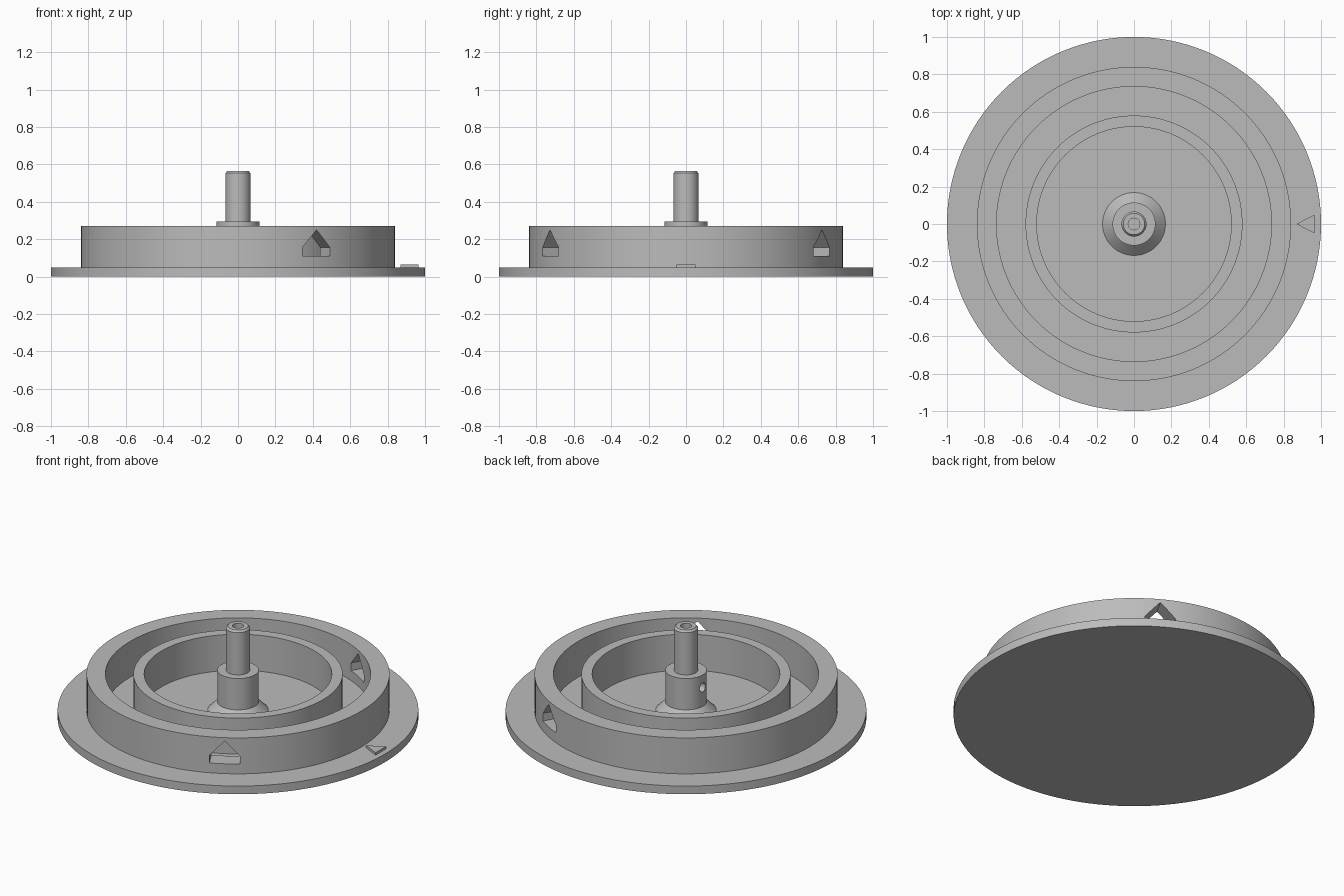
import bpy, bmesh, math
from mathutils import Matrix

if "Cube" in bpy.data.objects:
    bpy.data.objects.remove(bpy.data.objects["Cube"])

grey = bpy.data.materials.new("plain grey")
grey.diffuse_color = (0.5, 0.5, 0.5, 1)
grey.use_nodes = True
grey.node_tree.nodes["Principled BSDF"].inputs["Base Color"].default_value = grey.diffuse_color


def finish(name, bm, smooth=True):
    bmesh.ops.recalc_face_normals(bm, faces=bm.faces[:])
    me = bpy.data.meshes.new(name)
    bm.to_mesh(me)
    bm.free()
    ob = bpy.data.objects.new(name, me)
    bpy.context.collection.objects.link(ob)
    me.materials.append(grey)
    if smooth:
        shade(ob)
    return ob


def shade(ob):
    bpy.ops.object.select_all(action='DESELECT')
    ob.select_set(True)
    bpy.context.view_layer.objects.active = ob
    bpy.ops.object.shade_smooth_by_angle(angle=math.radians(30))


def lathe(name, profile, closed=False, steps=128):
    """Spin (radius, height) points around z."""
    bm = bmesh.new()
    vs = [bm.verts.new((r, 0, z)) for r, z in profile]
    es = [bm.edges.new(p) for p in zip(vs, vs[1:])]
    if closed:
        es.append(bm.edges.new((vs[-1], vs[0])))
    bmesh.ops.spin(bm, geom=vs + es, cent=(0, 0, 0), axis=(0, 0, 1),
                   angle=math.tau, steps=steps, use_duplicate=False)
    bmesh.ops.remove_doubles(bm, verts=bm.verts[:], dist=1e-5)
    return finish(name, bm)


def prism(name, points, depth, matrix=Matrix()):
    """Extrude a flat outline along its normal, then place it."""
    bm = bmesh.new()
    face = bm.faces.new([bm.verts.new(p) for p in points])
    face.normal_update()
    ext = bmesh.ops.extrude_face_region(bm, geom=[face])['geom']
    moved = [v for v in ext if isinstance(v, bmesh.types.BMVert)]
    bmesh.ops.translate(bm, verts=moved, vec=depth)
    bm.transform(matrix)
    return finish(name, bm, False)


def cut(ob, cutter):
    mod = ob.modifiers.new("cut", 'BOOLEAN')
    mod.operation, mod.solver, mod.object = 'DIFFERENCE', 'EXACT', cutter
    bpy.context.view_layer.objects.active = ob
    bpy.ops.object.modifier_apply(modifier=mod.name)
    bpy.data.objects.remove(cutter)


# round base plate
lathe("base_plate", [(0, 0), (1, 0), (1, 0.05), (0, 0.05)])

# outer wall with three house-shaped windows
outer = lathe("outer_ring", [(0.735, 0.05), (0.84, 0.05), (0.84, 0.27), (0.735, 0.27)], True)
house = [(0.65, -0.085, 0.11), (0.65, 0.085, 0.11), (0.65, 0.085, 0.157),
         (0.65, 0, 0.25), (0.65, -0.085, 0.157)]
for deg in (60, 180, 300):
    cut(outer, prism("window_cutter", house, (0.3, 0, 0),
                     Matrix.Rotation(math.radians(deg), 4, 'Z')))
shade(outer)

# inner wall
lathe("inner_ring", [(0.52, 0.05), (0.58, 0.05), (0.58, 0.27), (0.52, 0.27)], True)

# central post: flared foot, collar, chamfered hollow shaft
post = lathe("center_post", [(0, 0.05), (0.168, 0.05), (0.115, 0.103), (0.115, 0.295),
                             (0.067, 0.295), (0.067, 0.553), (0.057, 0.565),
                             (0.031, 0.565), (0.031, 0.19), (0, 0.19)], steps=64)
# side hole into the shaft bore
ring = [(-0.2, 0.027 * math.cos(i * math.tau / 24), 0.218 + 0.027 * math.sin(i * math.tau / 24))
        for i in range(24)]
cut(post, prism("side_hole_cutter", ring, (0.2, 0, 0)))
shade(post)

# raised triangular pointer on the rim
prism("pointer", [(0.868, 0, 0.045), (0.966, -0.05, 0.045), (0.966, 0.05, 0.045)], (0, 0, 0.02))
